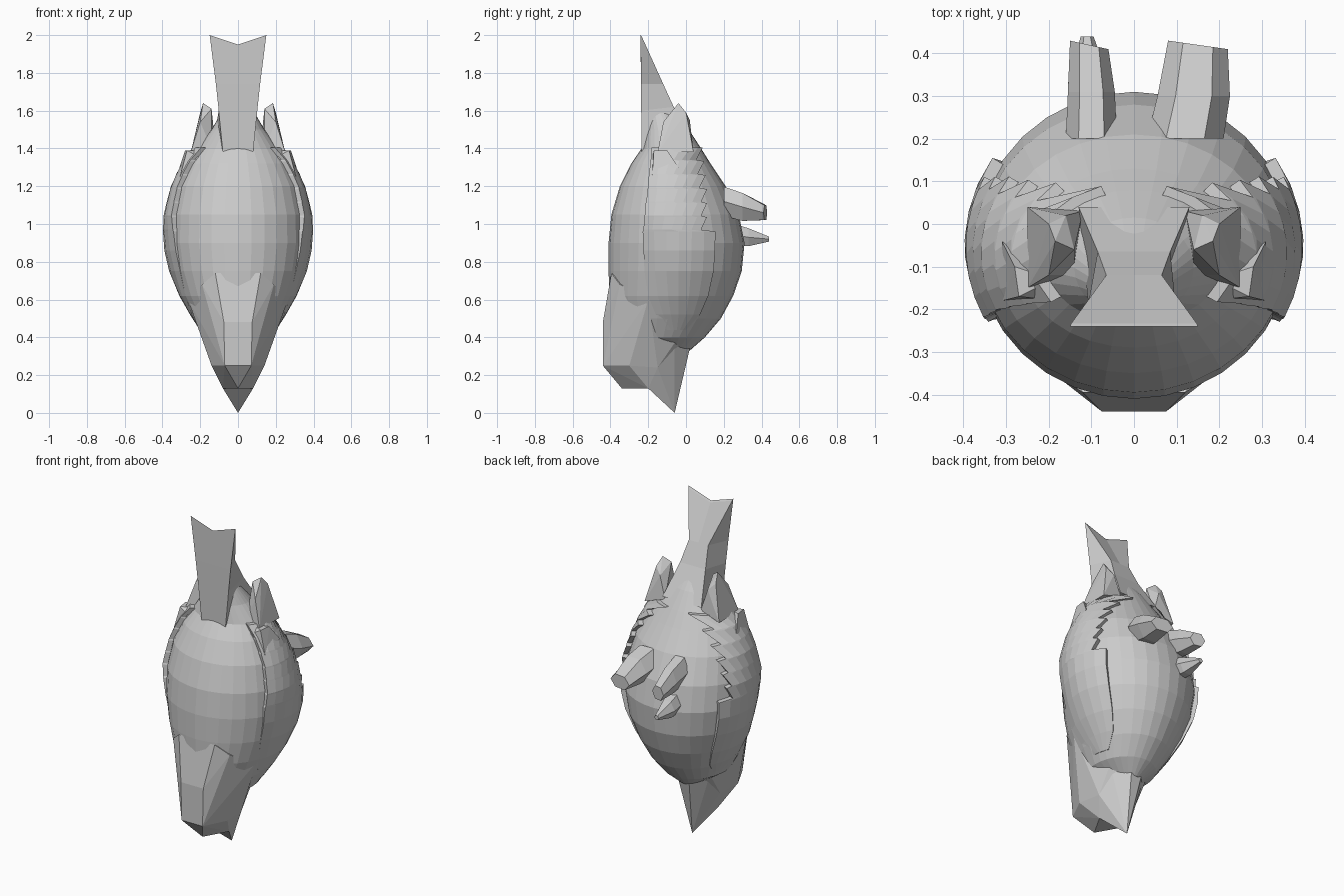
import bpy, bmesh
from math import sin, cos, pi, asin

if "Cube" in bpy.data.objects:
    bpy.data.objects.remove(bpy.data.objects["Cube"])

# Body stations: z, half width, front y, back y
STATIONS = [(.33, .07, -.25, .02), (.40, .18, -.34, .10), (.50, .24, -.38, .185),
            (.62, .30, -.405, .25), (.75, .345, -.41, .295), (.90, .37, -.41, .31),
            (1.05, .365, -.395, .28), (1.20, .33, -.35, .21), (1.32, .27, -.29, .13),
            (1.40, .215, -.235, .08), (1.50, .14, -.22, .015), (1.62, .07, -.21, -.08)]


def station(z):
    """Half width, centre y and half depth of the body at height z."""
    z = max(STATIONS[0][0], min(STATIONS[-1][0], z))
    for a, b in zip(STATIONS, STATIONS[1:]):
        if z <= b[0]:
            t = (z - a[0]) / (b[0] - a[0])
            w, f, k = (a[i] + (b[i] - a[i]) * t for i in (1, 2, 3))
            return w, (f + k) / 2, (k - f) / 2


def finish(bm, name):
    bmesh.ops.recalc_face_normals(bm, faces=bm.faces)
    mesh = bpy.data.meshes.new(name)
    bm.to_mesh(mesh)
    bm.free()
    ob = bpy.data.objects.new(name, mesh)
    bpy.context.collection.objects.link(ob)
    return ob


def loft(name, rings):
    bm = bmesh.new()
    rows = [[bm.verts.new(p) for p in r] for r in rings]
    n = len(rows[0])
    for a, b in zip(rows, rows[1:]):
        for i in range(n):
            j = (i + 1) % n
            bm.faces.new((a[i], a[j], b[j], b[i]))
    bm.faces.new(rows[0])
    bm.faces.new(rows[-1])
    return finish(bm, name)


def hull(name, points):
    bm = bmesh.new()
    for p in points:
        bm.verts.new(p)
    res = bmesh.ops.convex_hull(bm, input=bm.verts)
    junk = [v for v in res["geom_interior"] if isinstance(v, bmesh.types.BMVert)]
    bmesh.ops.delete(bm, geom=junk, context='VERTS')
    return finish(bm, name)


def both(points):
    return [(s * x, y, z) for x, y, z in points for s in ((1, -1) if x else (1,))]


def body_ring(z, n=32):
    w, c, d = station(z)
    return [(w * cos(2 * pi * i / n), c + d * sin(2 * pi * i / n), z) for i in range(n)]


# Plump body
loft("body", [body_ring(s[0]) for s in STATIONS])

# Head with a flat brow, and a beak pointing down
hull("head", both([(.12, -.395, .74), (.19, -.35, .68), (.075, -.44, .48), (.07, -.44, .25),
                   (.265, -.2, .60), (.20, -.2, .46), (.14, -.30, .25), (.125, -.15, .24),
                   (.08, -.2, .13), (0, -.34, .13), (.04, .01, .36), (.13, -.04, .40)]))
hull("beak", both([(.125, -.15, .24), (.08, -.2, .13), (0, -.06, 0),
                   (.035, .02, .34), (.11, -.06, .36)]))


# Notched tail wedge
def tail_ring(zf, wf, yf, zb, wb, yb, notch=0):
    return [(-wf, yf, zf), (0, yf, zf - notch), (wf, yf, zf),
            (wb, yb, zb), (0, yb, zb - notch), (-wb, yb, zb)]


loft("tail", [tail_ring(1.38, .08, -.235, 1.44, .13, .04),
              tail_ring(1.6, .102, -.237, 1.62, .085, -.065),
              tail_ring(1.74, .117, -.239, 1.74, .065, -.12),
              tail_ring(2.0, .15, -.24, 1.99, .147, -.233, .05)])

# Wings: raised shell over the body with a stepped feather edge
EDGE = [(.44, -.10, .0), (.52, -.16, .07), (.62, -.2, .11), (.75, -.22, .135),
        (.86, -.22, .14), (.96, -.22, .14)]
for k in range(6):
    z0 = .97 + k * .074
    yb = .07 - .010 * max(0, k - 2)
    EDGE += [(z0, -.215 + .008 * k, yb), (z0 + .066, -.21 + .008 * k, yb + .028)]


def wing_row(side, z, yf, yb, lift):
    w, c, d = station(z)
    a, b = (asin(max(-1, min(1, (y - c) / d))) for y in (yf, yb))
    ease = max(0, min(1, (z - .75) / .3))       # front rim only stands out higher up
    spread = [(a, .9)]
    for i in range(7):
        f = ease + (1 - ease) * min(1, i / 3)
        spread.append((a + (b - a) * i / 6, 1 + (lift - 1) * f))
    spread.append((b, .9))
    return [(side * w * s * cos(t), c + d * s * sin(t), z) for t, s in spread]


for side, label in ((1, "right"), (-1, "left")):
    rows = [wing_row(side, z, yf, yb, min(1.08, 1.01 + .016 * i) + max(0, z - 1.2) * .3)
            for i, (z, yf, yb) in enumerate(EDGE)]
    loft(label + "_wing", rows)
    # Long feather at the wing tip and a short one in front of it
    hull(label + "_long_feather", [(side * x, y, z) for x, y, z in (
        (.185, -.04, 1.64), (.14, -.06, 1.61), (.20, .0, 1.59), (.25, -.15, 1.38),
        (.25, .04, 1.38), (.14, -.12, 1.40), (.12, .03, 1.42), (.2, -.12, 1.54),
        (.16, .02, 1.55))])
    hull(label + "_short_feather", [(side * x, y, z) for x, y, z in (
        (.28, -.10, 1.39), (.27, -.17, 1.39), (.18, -.18, 1.34), (.19, -.13, 1.39),
        (.31, -.18, 1.24), (.31, -.04, 1.30))])


# Feet: blunt toes reaching backward from the belly
def toe(name, *sections, n=6):
    loft(name, [[(x + rx * cos(2 * pi * i / n), y + lean * cos(2 * pi * i / n),
                  z + rz * sin(2 * pi * i / n)) for i in range(n)]
                for x, y, z, rx, rz, lean in sections])


toe("right_foot", (.12, .20, 1.12, .09, .09, 0), (.14, .30, 1.09, .085, .085, 0),
    (.15, .42, 1.06, .07, .045, -.01))
toe("left_upper_toe", (-.10, .20, 1.12, .06, .09, 0), (-.10, .31, 1.09, .055, .08, 0),
    (-.105, .42, 1.06, .045, .045, -.01))
toe("left_lower_toe", (-.10, .27, .94, .055, .065, 0), (-.105, .33, .93, .05, .055, 0),
    (-.11, .44, .92, .015, .015, 0))
